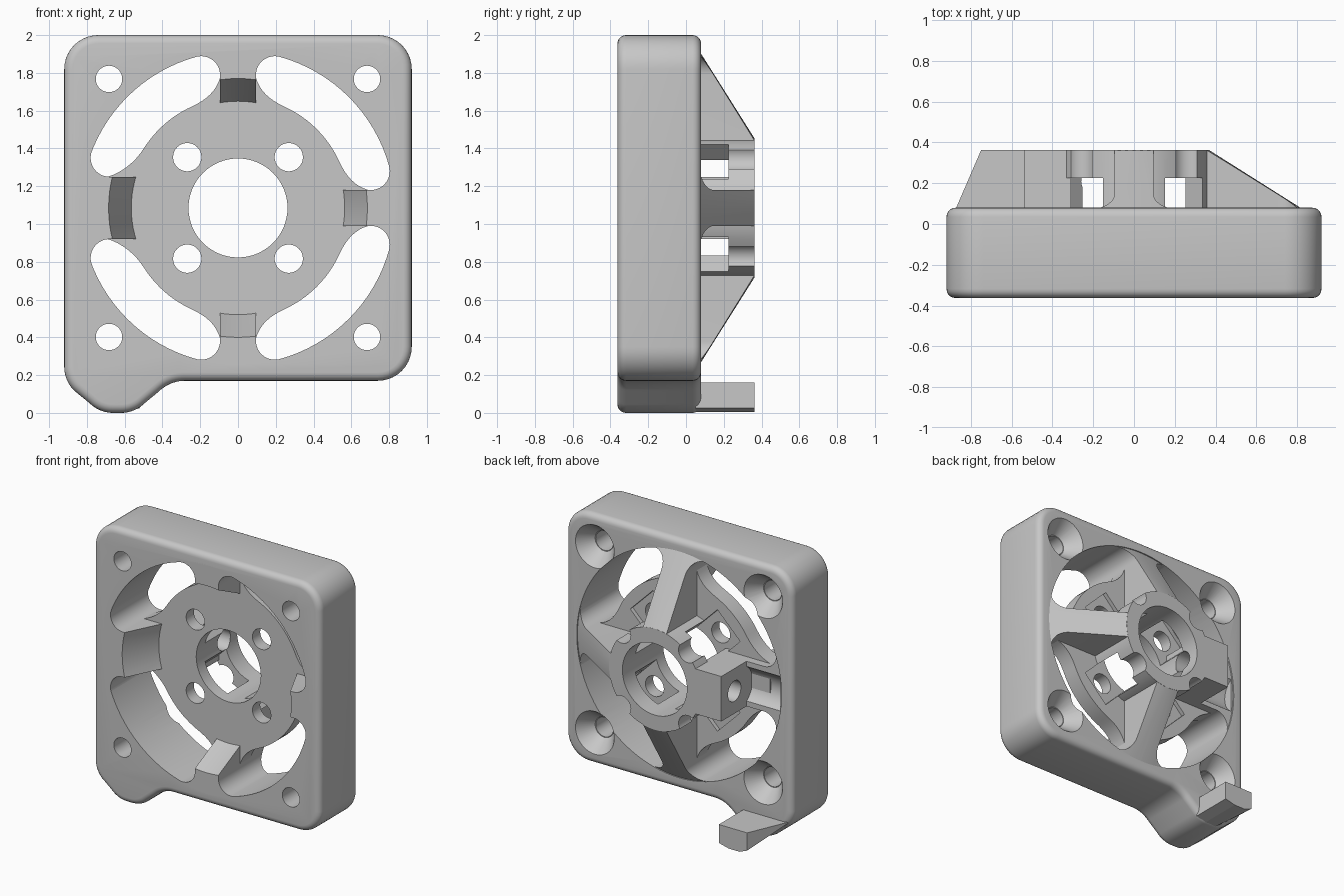
import bpy, bmesh
from math import sin, cos, pi, radians, degrees, sqrt, atan2
from mathutils import Matrix, Vector

if "Cube" in bpy.data.objects:
    bpy.data.objects.remove(bpy.data.objects["Cube"])

CZ = 1.085                      # height of the central axis
FRONT, BACK, REAR = -0.363, 0.08, 0.363
RING, DISC, GAP, HUB, BORE = 0.83, 0.59, 0.565, 0.37, 0.262
DISC_FRONT, DISC_BACK, POCKET = -0.11, 0.01, -0.02
CENTRE = Matrix.Translation((0, 0, CZ))

grey = bpy.data.materials.new("plain grey")
grey.use_nodes = True
grey.diffuse_color = (0.57, 0.57, 0.57, 1)
grey.node_tree.nodes["Principled BSDF"].inputs["Base Color"].default_value = grey.diffuse_color


def arc(cx, cy, r, a0, a1, n=10):
    """Points on an arc, angles in degrees."""
    steps = [radians(a0 + (a1 - a0) * i / n) for i in range(n + 1)]
    return [(cx + r * cos(a), cy + r * sin(a)) for a in steps]


def finish(name, bm, matrix):
    bm.transform(matrix)
    bmesh.ops.recalc_face_normals(bm, faces=bm.faces)
    mesh = bpy.data.meshes.new(name)
    bm.to_mesh(mesh)
    bm.free()
    mesh.materials.append(grey)
    obj = bpy.data.objects.new(name, mesh)
    bpy.context.collection.objects.link(obj)
    return obj


def prism(name, pts, lo, hi, plane="xz", matrix=CENTRE):
    """Extrude an outline along y (plane xz) or along z (plane xy)."""
    bm = bmesh.new()
    place = (lambda a, b, c: (a, c, b)) if plane == "xz" else (lambda a, b, c: (a, b, c))
    lower = [bm.verts.new(place(a, b, lo)) for a, b in pts]
    upper = [bm.verts.new(place(a, b, hi)) for a, b in pts]
    bm.faces.new(lower)
    bm.faces.new(upper)
    for i in range(len(pts)):
        j = (i + 1) % len(pts)
        bm.faces.new((lower[i], lower[j], upper[j], upper[i]))
    return finish(name, bm, matrix)


def rod(x, z, r0, r1, y0, y1, n=48):
    """Cone or cylinder along y, measured from the central axis."""
    bm = bmesh.new()
    bmesh.ops.create_cone(bm, cap_ends=True, segments=n, radius1=r0, radius2=r1, depth=y1 - y0)
    turn = Matrix.Rotation(-pi / 2, 4, "X")
    return finish("cutter", bm, CENTRE @ Matrix.Translation((x, (y0 + y1) / 2, z)) @ turn)


def side_rod(r, x0, x1, y):
    """Cylinder along x at the height of the central axis."""
    bm = bmesh.new()
    bmesh.ops.create_cone(bm, cap_ends=True, segments=40, radius1=r, radius2=r, depth=x1 - x0)
    turn = Matrix.Rotation(pi / 2, 4, "Y")
    return finish("cutter", bm, CENTRE @ Matrix.Translation(((x0 + x1) / 2, y, 0)) @ turn)


def apply(obj, mod):
    bpy.context.view_layer.objects.active = obj
    bpy.ops.object.modifier_apply(modifier=mod.name)


def boolean(obj, cutter, operation="DIFFERENCE"):
    mod = obj.modifiers.new("cut", "BOOLEAN")
    mod.operation, mod.object, mod.solver = operation, cutter, "EXACT"
    apply(obj, mod)
    bpy.data.objects.remove(cutter)


def smooth(obj):
    bpy.ops.object.select_all(action="DESELECT")
    obj.select_set(True)
    bpy.context.view_layer.objects.active = obj
    bpy.ops.object.shade_smooth_by_angle(angle=radians(32))


# Housing plate with a rounded foot at one lower corner
outline = (arc(.74, 1.82, .18, 0, 90) + arc(-.74, 1.82, .18, 90, 180)
           + arc(-.74, .245, .18, 180, 225) + arc(-.66, .18, .18, 225, 270)
           + arc(-.62, .18, .18, 270, 315) + arc(-.28, -.03, .2, 135, 90)
           + arc(.74, .35, .18, 270, 360))
plate = prism("housing_plate", outline, FRONT, BACK, matrix=Matrix())
bevel = plate.modifiers.new("round", "BEVEL")
bevel.width, bevel.segments = 0.045, 5
bevel.limit_method, bevel.angle_limit = "ANGLE", radians(60)
apply(plate, bevel)
boolean(plate, rod(0, 0, RING, RING, -1, 1, 96))
for sx in (-1, 1):
    for sz in (-1, 1):
        x, z = sx * .683, sz * .683
        boolean(plate, rod(x, z, .075, .16, -.03, BACK + .004))
        boolean(plate, rod(x, z, .07, .07, -1, 1, 44))
smooth(plate)

# Slanted block behind the foot
bm = bmesh.new()
corners = [(-.75, .03), (-.69, .005), (-.6, .005), (-.52, .025), (-.52, .16), (-.75, .16)]
near = [bm.verts.new((x, BACK - .03, z)) for x, z in corners]
far = [bm.verts.new((x, REAR, z)) for x, z in corners]
near[5].co.x = -.885
near[0].co = (-.8, BACK - .03, .09)
bmesh.ops.convex_hull(bm, input=bm.verts)
finish("foot_block", bm, Matrix())

# Recessed motor disc, flaring out to meet each spoke
spokes = [(0, .095), (90, .095), (180, .165), (270, .095)]


def horn(w):
    """Flared edge from the disc rim up to the horn tip, as (radius, offset)."""
    t = w + .15
    a = Vector((sqrt(DISC**2 - t * t), t))
    b = a + Vector((a.y, -a.x)) * .15
    c, d = Vector((.62, w + .02)), Vector((.69, w))
    return [tuple(a * (1 - s)**3 + b * 3 * s * (1 - s)**2 + c * 3 * s * s * (1 - s) + d * s**3)
            for s in (i / 8 for i in range(9))]


def base_angle(w):
    r, t = horn(w)[0]
    return degrees(atan2(t, r))


rim = []
for k, (angle, w) in enumerate(spokes):
    side = horn(w)
    stop = 90 - base_angle(spokes[(k + 1) % 4][1])
    local = ([(r, -t) for r, t in side] + side[::-1]
             + arc(0, 0, DISC, base_angle(w), stop, 12)[1:-1])
    a = radians(angle)
    rim += [(r * cos(a) - t * sin(a), r * sin(a) + t * cos(a)) for r, t in local]
disc = prism("motor_disc", rim, DISC_FRONT, DISC_BACK)


def clearance():
    """Conical recess in front of the disc."""
    return rod(0, 0, .69, GAP, FRONT - .01, DISC_FRONT, 96)


# Rear hub tube with scallops, and diagonal windows that sink into the disc
hub = rod(0, 0, HUB, HUB, DISC_FRONT + .02, REAR, 64)
hub.name = "hub_tube"
for part in (disc, hub):
    boolean(part, rod(0, 0, BORE, BORE, -1, 1, 64))
for k in range(4):
    a = pi / 4 + k * pi / 2
    x, z = .38 * cos(a), -.38 * sin(a)
    turn = CENTRE @ Matrix.Rotation(a, 4, "Y")
    square = [(.2, -.13), (.5, -.13), (.5, .13), (.2, .13)]
    for part in (disc, hub):
        boolean(part, prism("cutter", square, POCKET, .225, matrix=turn))
        boolean(part, rod(x, z, .075, .075, -1, 1, 32))
boolean(hub, side_rod(.075, -1, -.1, .21))
smooth(disc)
smooth(hub)

# Spokes from the ring to the hub; the wide one carries a drilled box
names = ["left_spoke", "upper_spoke", "right_spoke", "lower_spoke"]
for (angle, w), name in zip(spokes, names):
    c = w + .1
    cx = sqrt(.73**2 - c * c)
    tangent = atan2(c, cx)
    flare = arc(cx, c, .1, -90, degrees(tangent), 14)
    flare.append((.84 * cos(tangent), .84 * sin(tangent)))
    end = arc(0, 0, .84, degrees(tangent), -degrees(tangent), 10)[1:-1]
    plan = [(.31, -w), (.31, w)] + flare + end + [(r, -t) for r, t in flare[::-1]]
    turn = CENTRE @ Matrix.Rotation(-radians(angle), 4, "Y")
    spoke = prism(name, plan, FRONT, REAR, matrix=turn)
    if w > .1:
        profile = [(.9, FRONT - .01), (.9, BACK - .01), (.54, BACK - .01), (.54, REAR + .01),
                   (.25, REAR + .01), (.25, FRONT - .01)]
        boolean(spoke, prism("cutter", profile, -.6, .6, "xy", turn), "INTERSECT")
        boolean(spoke, side_rod(.075, -1, -.1, .21))
        boolean(spoke, side_rod(.15, -.815, -.54, .15))
    else:
        boolean(spoke, rod(0, 0, 1.55, .36, FRONT - .02, REAR + .005, 96), "INTERSECT")
    boolean(spoke, clearance())
    smooth(spoke)
